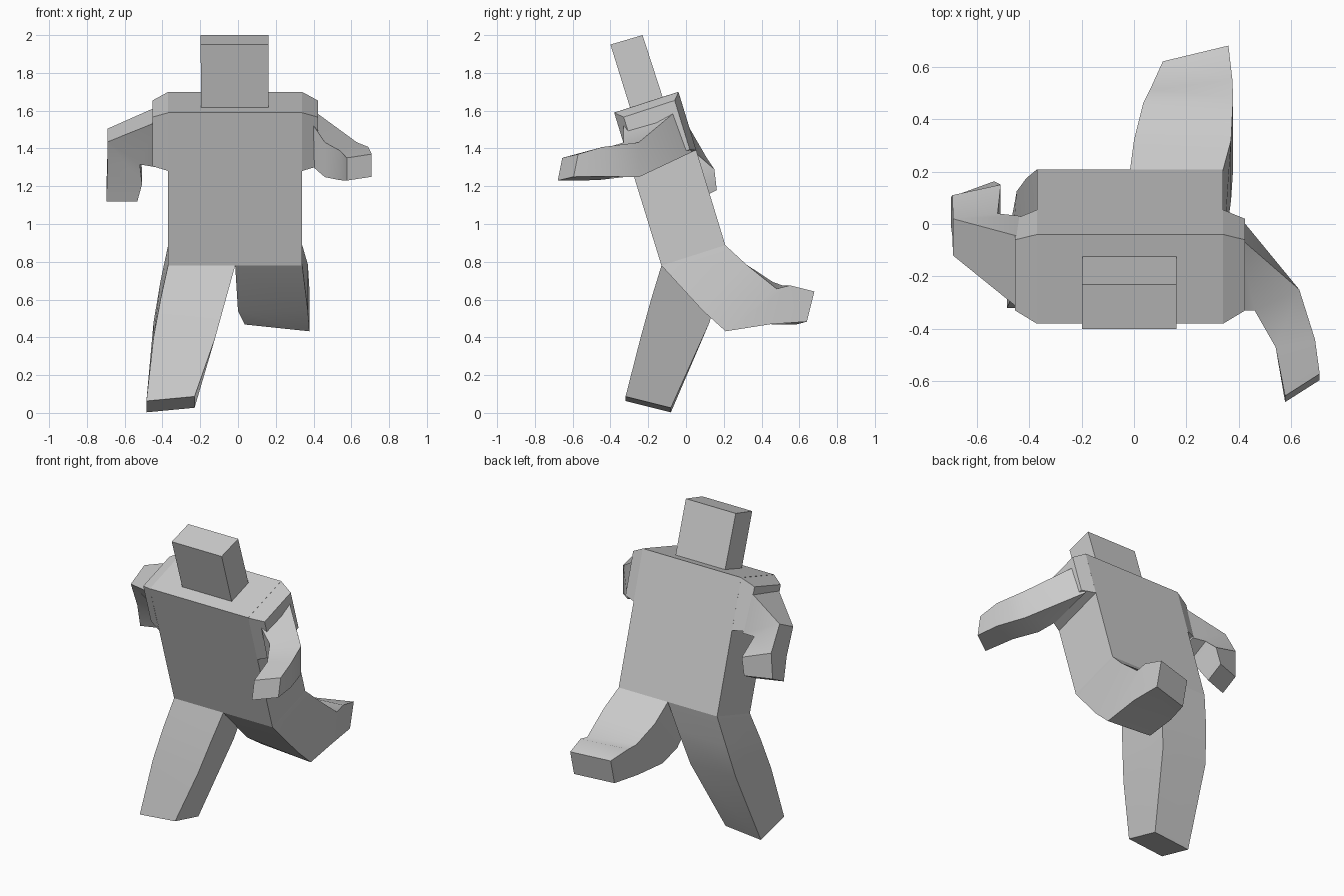
import bpy, bmesh, math
from mathutils import Vector as V

if "Cube" in bpy.data.objects:
    bpy.data.objects.remove(bpy.data.objects["Cube"])

CX = -0.015  # body centre line


def ring(c, u, v):
    """Four corners around centre c, with half-width u and half-depth v."""
    c, u, v = V(c), V(u), V(v)
    return [c - u - v, c + u - v, c + u + v, c - u + v]


def slab(xl, xr, front, back, skew=(0, 0)):
    """Ring spanning xl..xr whose front and back edges are (y, z) points."""
    f, b = V((0, *front)), V((0, *back))
    return ring((f + b) / 2 + V(((xl + xr) / 2, 0, 0)),
                ((xr - xl) / 2, *skew), (b - f) / 2)


def loft(name, rings, cap_start=True, cap_end=True):
    bm = bmesh.new()
    loops = [[bm.verts.new(p) for p in r] for r in rings]
    for a, b in zip(loops, loops[1:]):
        for i in range(4):
            j = (i + 1) % 4
            bm.faces.new((a[i], a[j], b[j], b[i]))
    if cap_start:
        bm.faces.new(loops[0])
    if cap_end:
        bm.faces.new(loops[-1])
    bmesh.ops.recalc_face_normals(bm, faces=bm.faces)
    # make open shells face outwards too
    mid = sum((v.co for v in bm.verts), V()) / len(bm.verts)
    if sum((f.calc_center_median() - mid).dot(f.normal) * f.calc_area() for f in bm.faces) < 0:
        bmesh.ops.reverse_faces(bm, faces=bm.faces)
    me = bpy.data.meshes.new(name)
    bm.to_mesh(me)
    bm.free()
    ob = bpy.data.objects.new(name, me)
    bpy.context.collection.objects.link(ob)
    bpy.ops.object.select_all(action='DESELECT')
    ob.select_set(True)
    bpy.context.view_layer.objects.active = ob
    bpy.ops.object.shade_smooth_by_angle(angle=math.radians(38))
    return ob


# leaning torso, open at the hips where the legs join
HIP_F, HIP_B = (-0.13, 0.78), (0.208, 0.888)
loft("torso", [slab(CX - 0.355, CX + 0.355, (-0.38, 1.59), (-0.04, 1.70)),
               slab(CX - 0.355, CX + 0.355, HIP_F, HIP_B)], cap_end=False)

# head block sunk into the top of the torso
loft("head", [slab(-0.195, 0.162, (-0.285, 1.58), (-0.11, 1.63)),
              slab(-0.198, 0.162, (-0.40, 1.95), (-0.23, 2.0))])

# tapered shoulder blocks
for side, s in (("left", -1), ("right", 1)):
    loft(side + "_shoulder", [
        ring((CX + s * 0.355, -0.163, 1.49), (0, 0.17, 0.055), (0, -0.047, 0.154)),
        ring((CX + s * 0.438, -0.155, 1.48), (0, 0.135, 0.044), (0, -0.04, 0.13))],
        cap_start=False)

# standing leg
loft("left_leg", [
    slab(CX - 0.355, CX, HIP_F, HIP_B),
    slab(-0.41, -0.065, (-0.185, 0.60), (0.175, 0.70)),
    slab(-0.447, -0.12, (-0.24, 0.40), (0.125, 0.48)),
    slab(-0.485, -0.23, (-0.32, 0.075), (-0.08, 0.015), (0, 0.012))], cap_start=False)

# raised leg with the shin bent back
loft("right_leg", [
    slab(CX, CX + 0.355, HIP_F, HIP_B),
    slab(0.0, 0.37, (0.09, 0.54), (0.32, 0.785)),
    slab(0.035, 0.378, (0.20, 0.45), (0.47, 0.675), (0.01, -0.018)),
    slab(0.06, 0.375, (0.43, 0.47), (0.53, 0.675), (0.02, 0)),
    slab(0.11, 0.36, (0.61, 0.475), (0.65, 0.635), (0.03, 0.008))], cap_start=False)

# arm swung forward
loft("right_arm", [
    ring((0.40, -0.15, 1.45), (0, 0.14, 0.04), (0, -0.04, 0.11)),
    ring((0.545, -0.29, 1.34), (0.085, 0.04, 0), (0, 0, 0.092)),
    ring((0.615, -0.455, 1.32), (0.075, 0.015, 0.01), (0, 0, 0.078)),
    ring((0.642, -0.625, 1.30), (0.066, 0.042, 0.01), (0, 0.012, 0.06))])

# arm swung back with the forearm hanging
loft("left_arm", [
    ring((-0.43, -0.15, 1.46), (0, 0.14, 0.04), (0, -0.04, 0.12)),
    ring((-0.605, -0.04, 1.41), (0, 0.07, 0.035), (-0.085, -0.01, 0.06)),
    ring((-0.60, 0.05, 1.28), (0, 0.08, 0.04), (-0.092, -0.02, 0.03)),
    ring((-0.615, 0.075, 1.15), (0, 0.058, 0.03), (-0.082, -0.03, 0.0))])
